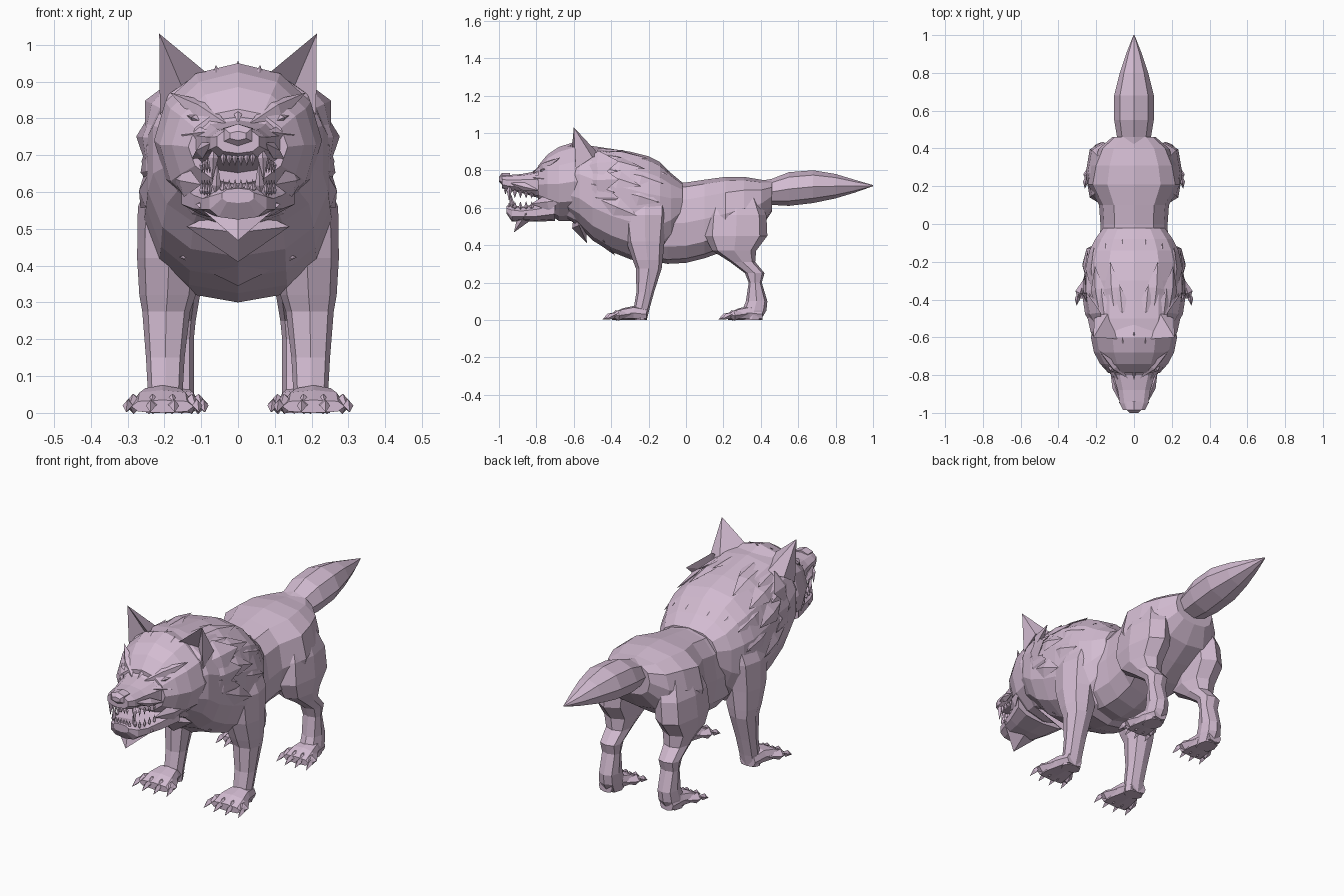
import bpy
import bmesh
import math
from mathutils import Vector as V

cube = bpy.data.objects.get("Cube")
if cube:
    bpy.data.objects.remove(cube)

fur = bpy.data.materials.new("pale mauve")
fur.use_nodes = True
tint = (0.65, 0.5, 0.64, 1)
fur.diffuse_color = tint
fur.node_tree.nodes["Principled BSDF"].inputs["Base Color"].default_value = tint


def make(name, verts, faces, mirror=False):
    bm = bmesh.new()
    vs = [bm.verts.new(v) for v in verts]
    for f in faces:
        bm.faces.new([vs[i] for i in f])
    bmesh.ops.recalc_face_normals(bm, faces=bm.faces)
    mesh = bpy.data.meshes.new(name)
    bm.to_mesh(mesh)
    bm.free()
    mesh.materials.append(fur)
    ob = bpy.data.objects.new(name, mesh)
    bpy.context.collection.objects.link(ob)
    if mirror:
        ob.modifiers.new("mirror", 'MIRROR')
    return ob


def bend(v, p):
    return math.copysign(abs(v) ** p, v)


def loft(name, axis, rows, n=8, p=0.8, mirror=False):
    """Rows hold position, low x, high x, then low and high of the other axis."""
    verts, faces = [], []
    for t, x0, x1, b0, b1 in rows:
        for k in range(n):
            a = math.tau * k / n
            x = (x0 + x1) / 2 + (x1 - x0) / 2 * bend(math.sin(a), p)
            b = (b0 + b1) / 2 + (b1 - b0) / 2 * bend(math.cos(a), p)
            verts.append((x, t, b) if axis == 'y' else (x, b, t))
    for r in range(len(rows) - 1):
        for k in range(n):
            j = (k + 1) % n
            faces.append((r * n + k, r * n + j, r * n + n + j, r * n + n + k))
    faces += [tuple(range(n)), tuple(range(len(verts) - n, len(verts)))]
    return make(name, verts, faces, mirror)


def body(name, rows, n=14, p=0.8):
    """Rows hold y, top, bottom and half width."""
    return loft(name, 'y', [(y, -w, w, lo, hi) for y, hi, lo, w in rows], n, p)


def spikes(name, items, mirror=True):
    """Flattened diamonds: start, end, facing direction, width, thickness, bulge place."""
    verts, faces = [], []
    for start, end, face, w, h, place in items:
        s, e, up = V(start), V(end), V(face).normalized()
        side = (e - s).cross(up).normalized()
        up = side.cross(e - s).normalized()
        m, o = s.lerp(e, place), len(verts)
        verts += [s, e, m + side * w, m + up * h, m - side * w, m - up * h]
        for k in range(4):
            a, b = o + 2 + k, o + 2 + (k + 1) % 4
            faces += [(o, a, b), (o + 1, b, a)]
    return make(name, verts, faces, mirror)


# Torso and tail
body("torso", [(-.2, .72, .32, .17), (-.1, .73, .3, .18), (0, .735, .305, .178),
               (.1, .75, .33, .185), (.21, .765, .37, .245), (.31, .765, .43, .225),
               (.4, .75, .49, .185), (.46, .745, .58, .115)], 12)
body("tail", [(.38, .74, .61, .09), (.46, .755, .615, .09), (.55, .79, .61, .105),
              (.68, .80, .625, .105), (.8, .78, .65, .075), (.9, .75, .68, .042),
              (1, .721, .715, .003)], 8, 1)

# Mane, chest and head
mane = [(-.02, .735, .5, .165), (-.08, .785, .4, .21), (-.14, .845, .325, .24),
        (-.2, .875, .3, .255), (-.3, .9, .325, .26), (-.4, .915, .365, .255),
        (-.5, .93, .425, .25), (-.57, .93, .5, .235), (-.63, .89, .55, .2)]
body("mane", mane, 14)
body("head", [(-.5, .92, .55, .21), (-.6, .95, .53, .228), (-.68, .925, .53, .212),
              (-.74, .885, .57, .18), (-.79, .825, .62, .135)], 12, 1)

# Muzzle, nose and jaw
body("muzzle", [(-.72, .87, .63, .15), (-.8, .795, .655, .115), (-.88, .78, .68, .09),
                (-.95, .775, .69, .078), (-.985, .77, .705, .06)], 10)
body("nose", [(-.94, .785, .73, .045), (-.985, .785, .725, .042), (-1, .765, .74, .025)], 6, .8)
body("jaw", [(-.7, .65, .53, .16), (-.8, .62, .525, .125), (-.88, .605, .53, .1),
             (-.93, .615, .525, .08), (-.96, .61, .57, .045)], 10)
spikes("chin_tuft", [((0, -.82, .62), (0, -.92, .468), (0, -1, 0), .115, .045, .35)], False)

# Teeth
teeth = [((.066, -.945, .72), (.07, -.945, .63), (0, -1, 0), .014, .014, .3),
         ((.06, -.925, .59), (.056, -.94, .685), (0, -1, 0), .013, .013, .3)]
for i in range(4):
    y = -.915 + i * .03
    x = .077 + i * .007
    teeth.append(((x, y, .7 - i * .006), (x, y, .65), (1, 0, 0), .011, .007, .3))
    teeth.append(((x, y, .59), (x, y, .635), (1, 0, 0), .011, .007, .3))
for i in range(3):
    x = .008 + i * .016
    teeth.append(((x, -.965, .71), (x, -.965, .67), (0, -1, 0), .008, .008, .4))
    teeth.append(((x, -.945, .59), (x, -.945, .635), (0, -1, 0), .008, .008, .4))
spikes("teeth", teeth)

# Eyes, brows and cheek ridges
spikes("eyes", [((.085, -.785, .785), (.145, -.735, .81), (.4, -1, .2), .016, .022, .5)])
spikes("face_ridges", [
    ((.03, -.82, .785), (.185, -.67, .87), (.3, -1, .6), .032, .024, .45),
    ((.075, -.84, .765), (.19, -.66, .74), (.6, -1, .2), .035, .024, .5),
    ((.05, -.79, .8), (.06, -.6, .945), (.2, -1, 1), .035, .016, .5),
    ((.07, -.95, .735), (.125, -.78, .69), (1, -.4, 0), .022, .018, .5),
    ((.1, -.83, .62), (.18, -.66, .64), (1, -.6, 0), .045, .018, .55)])
spikes("forehead_ridge", [((0, -.83, .785), (0, -.57, .957), (0, -1, 1), .035, .018, .5)], False)

# Cupped ears
make("ears", [(.214, -.6, 1.03), (.075, -.61, .915), (.212, -.59, .81), (.13, -.46, .88),
              (.15, -.54, .88), (.212, -.5, .87)],
     [(0, 1, 4), (0, 4, 2), (0, 3, 1), (0, 5, 3), (0, 2, 5), (1, 3, 5, 2, 4)], True)


# Long mane locks follow the surface and lift slightly at their tips
def on_mane(y, a, out):
    for r, s in zip(mane, mane[1:]):
        if s[0] <= y <= r[0]:
            t = (y - r[0]) / (s[0] - r[0])
            hi, lo, w = [r[i] + (s[i] - r[i]) * t for i in (1, 2, 3)]
    mid, h = (hi + lo) / 2, (hi - lo) / 2
    return V(((w + out) * bend(math.sin(a), .8), y, mid + (h + out) * bend(math.cos(a), .8)))


locks = []
for row, y in enumerate((-.6, -.48, -.36)):
    for k in range(4):
        a = .15 + k * .42 + (row % 2) * .2
        start = on_mane(y, a, -.01)
        end = on_mane(y + .28 - k * .02, a + .06, .008)
        locks.append((start, end, (math.sin(a), 0, math.cos(a)), .05, .016, .5))
spikes("mane_locks", locks)

# Cheek and chest ruff
ruff = []
for k in range(5):
    a = 1.1 + k * .36
    d = V((math.sin(a), 0, math.cos(a)))
    centre = V((0, 0, .72))
    ruff.append((centre + d * .15 + V((0, -.71, 0)), centre + d * .235 + V((0, -.5, 0)),
                 d, .075, .022, .55))
    ruff.append((centre + d * .19 + V((0, -.6, 0)), centre + d * (.283 - k * .005) + V((0, -.36, 0)),
                 d, .085, .024, .55))
spikes("cheek_ruff", ruff)
spikes("chest_tufts", [((0, -.6, .57), (0, -.53, .41), (0, -1, 0), .14, .04, .4),
                       ((0, -.5, .5), (0, -.38, .345), (0, -1, 0), .16, .03, .5)], False)

# Legs
loft("front_legs", 'z', [(.68, .1, .22, -.33, -.1), (.56, .1, .272, -.34, -.1),
                         (.42, .1, .274, -.32, -.115), (.32, .115, .268, -.285, -.125),
                         (.275, .13, .26, -.268, -.13), (.15, .145, .25, -.265, -.17),
                         (.06, .15, .245, -.28, -.195), (0, .15, .25, -.28, -.21)],
     8, .8, True)
loft("hind_legs", 'z', [(.68, .06, .2, .15, .38), (.56, .07, .245, .11, .43),
                        (.45, .08, .256, .1, .435), (.37, .09, .245, .14, .375),
                        (.31, .105, .225, .235, .37), (.25, .115, .22, .315, .42),
                        (.2, .12, .215, .335, .405), (.1, .12, .215, .32, .435),
                        (.05, .12, .22, .3, .43), (0, .125, .22, .3, .4)],
     8, .8, True)


# Paws with fanned toes and claws
def paw(name, heel, mid, size):
    rows = [(0, .045, .06), (.07, .06, .075), (.13, .08, .062), (.185, .085, .035)]
    loft(name + "_paws", 'y', [(heel - back, mid - w * size, mid + w * size, 0, top)
                               for back, w, top in rows], 8, .7, True)
    toes, claws = [], []
    for i in range(4):
        f = i - 1.5
        reach = .21 - abs(f) * .014
        base = V((mid + f * .036 * size, heel - .07, .034))
        tip = V((mid + f * .06 * size, heel - reach, .02))
        toes.append((base, tip, (0, 0, 1), .027, .028, .7))
        claws.append((tip + V((0, .04, .018)), tip + V((f * .006, -.035, -.018)),
                      (0, 0, 1), .014, .017, .5))
    spikes(name + "_toes", toes)
    spikes(name + "_claws", claws)


paw("front", -.21, .205, 1)
paw("hind", .41, .175, .85)
